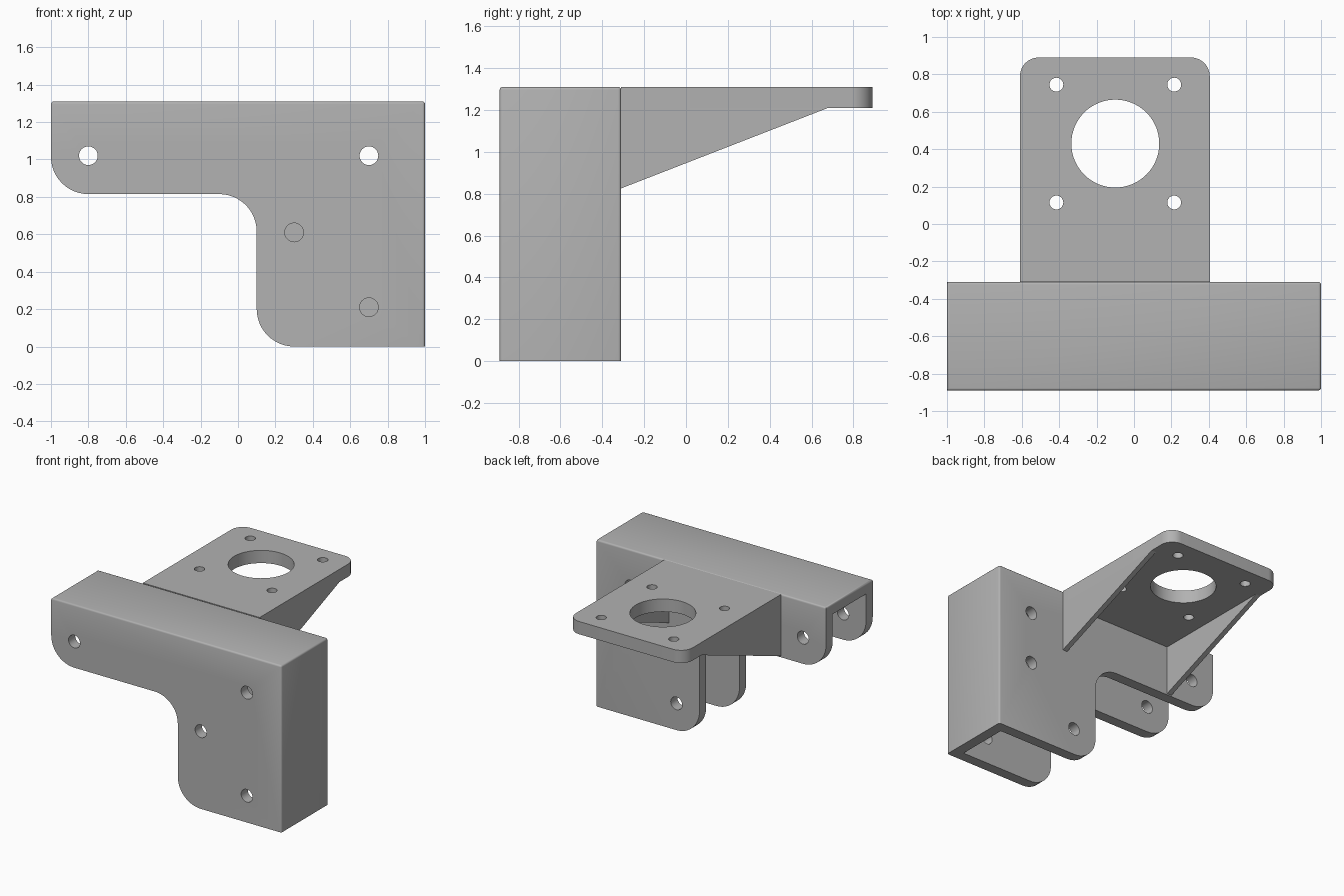
import bpy, bmesh
from math import cos, sin, radians
from mathutils import Vector

if "Cube" in bpy.data.objects:
    bpy.data.objects.remove(bpy.data.objects["Cube"], do_unlink=True)

GREY = bpy.data.materials.new("plain_grey")
GREY.use_nodes = True
GREY.diffuse_color = (0.445, 0.445, 0.445, 1)
GREY.node_tree.nodes["Principled BSDF"].inputs["Base Color"].default_value = GREY.diffuse_color

TOP, FRONT, BACK, WALL = 1.31, -0.89, -0.31, 0.083
MOUNT_L, MOUNT_R, MOUNT_X = 0.405, -0.61, -0.1


def arc(cx, cy, r, start, end, n=12):
    angles = [radians(start + (end - start) * i / n) for i in range(n + 1)]
    return [(cx + r * cos(a), cy + r * sin(a)) for a in angles]


def circle(cx, cy, r, n=32):
    return arc(cx, cy, r, 0, 360, n)[:-1]


def prism(bm, outline, axis, lo, hi):
    """Extrude a 2D outline along an axis; the outline uses the other two axes in order."""
    def place(p, d):
        co = list(p)
        co.insert(axis, d)
        return bm.verts.new(co)
    ends = [[place(p, d) for p in outline] for d in (lo, hi)]
    n = len(outline)
    bm.faces.new(ends[0])
    bm.faces.new(ends[1][::-1])
    for i in range(n):
        j = (i + 1) % n
        bm.faces.new((ends[0][j], ends[0][i], ends[1][i], ends[1][j]))


def finish(name, bm):
    bmesh.ops.recalc_face_normals(bm, faces=bm.faces)
    mesh = bpy.data.meshes.new(name)
    bm.to_mesh(mesh)
    bm.free()
    mesh.materials.append(GREY)
    obj = bpy.data.objects.new(name, mesh)
    bpy.context.collection.objects.link(obj)
    return obj


def select(obj):
    bpy.ops.object.select_all(action='DESELECT')
    obj.select_set(True)
    bpy.context.view_layer.objects.active = obj


def cut(obj, prisms):
    """Subtract a list of (outline, axis, lo, hi) prisms."""
    bm = bmesh.new()
    for p in prisms:
        prism(bm, *p)
    cutter = finish("cutter", bm)
    cutter.hide_render = True
    select(obj)
    mod = obj.modifiers.new("cut", 'BOOLEAN')
    mod.operation, mod.solver, mod.object = 'DIFFERENCE', 'EXACT', cutter
    bpy.ops.object.modifier_apply(modifier=mod.name)
    bpy.data.objects.remove(cutter, do_unlink=True)


def shade(obj):
    select(obj)
    bpy.ops.object.shade_smooth_by_angle(angle=radians(32))


# L-shaped channel: solid block with softened upper and end edges
outline = ([(1, 0), (1, TOP), (-1, TOP)]
           + arc(-0.8, 1.015, 0.2, 180, 270)
           + arc(-0.1, 0.615, 0.2, 90, 0)
           + arc(0.3, 0.2, 0.2, 180, 270))
bm = bmesh.new()
prism(bm, outline, 1, FRONT, BACK)
bmesh.ops.recalc_face_normals(bm, faces=bm.faces)
soft = [e for e in bm.edges
        if all(v.co.z > TOP - 0.001 for v in e.verts)
        or (all(v.co.x > 0.999 for v in e.verts)
            and abs(e.verts[0].co.z - e.verts[1].co.z) > 1)]
bmesh.ops.bevel(bm, geom=soft, offset=0.014, segments=3, profile=0.5, affect='EDGES')
channel = finish("channel_bracket", bm)

# Hollow it out, open below and at the right end
inside = [(-1.2, FRONT + WALL), (1 - WALL, FRONT + WALL),
          (1 - WALL, BACK - WALL), (-1.2, BACK - WALL)]
cut(channel, [(inside, 2, -0.2, TOP - WALL)])

# Bolt holes, with a different pattern in each plate
front_holes = [(-0.8, 1.02), (0.7, 1.02), (0.3, 0.61), (0.7, 0.21)]
back_holes = [(-0.8, 1.02), (0.7, 1.02), (0.7, 0.61), (0.3, 0.21)]
cut(channel, [(circle(x, z, 0.05), 1, -1.0, -0.7) for x, z in front_holes]
    + [(circle(x, z, 0.05), 1, -0.5, -0.2) for x, z in back_holes])
shade(channel)

# Mounting plate with rounded outer corners
bm = bmesh.new()
prism(bm, [(MOUNT_R, BACK), (MOUNT_L, BACK)]
      + arc(MOUNT_L - 0.1, 0.79, 0.1, 0, 90)
      + arc(MOUNT_R + 0.1, 0.79, 0.1, 90, 180), 2, 1.21, TOP)
plate = finish("mounting_plate", bm)
holes = [(circle(MOUNT_X, 0.43, 0.235, 64), 2, 1, 1.5)]
for sx in (-1, 1):
    for sy in (-1, 1):
        holes.append((circle(MOUNT_X + sx * 0.315, 0.43 + sy * 0.315, 0.037), 2, 1, 1.5))
cut(plate, holes)
shade(plate)

# Triangular side gussets
for name, x in (("right_gusset", MOUNT_R), ("left_gusset", MOUNT_L - 0.04)):
    bm = bmesh.new()
    prism(bm, [(BACK, 0.825), (0.68, 1.21), (BACK, 1.21)], 0, x, x + 0.04)
    finish(name, bm)
